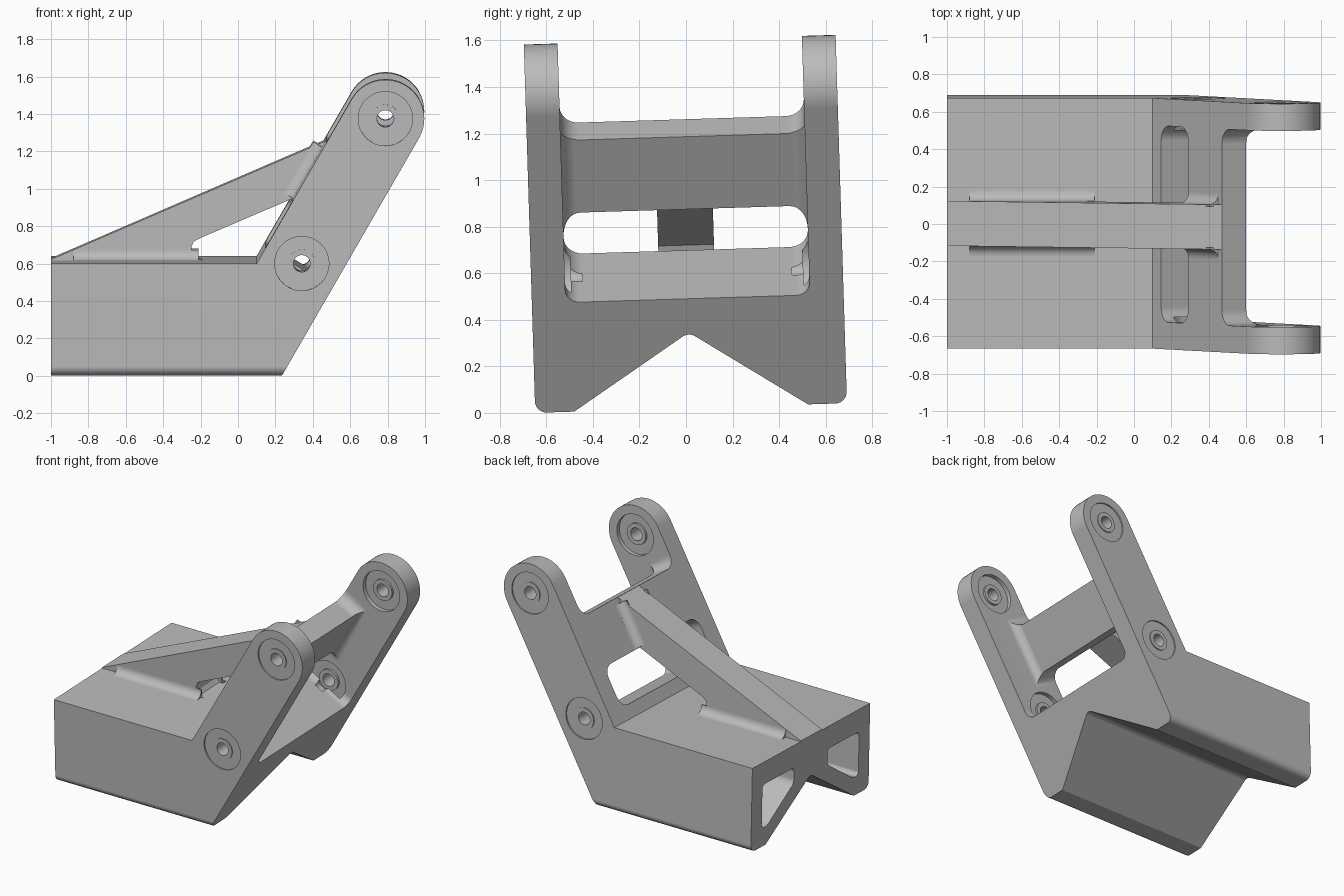
import bpy, bmesh, math
from mathutils import Matrix, Vector

cube = bpy.data.objects.get("Cube")
if cube:
    bpy.data.objects.remove(cube, do_unlink=True)

grey = bpy.data.materials.new("plain grey")
grey.use_nodes = True
grey.diffuse_color = (0.5, 0.5, 0.5, 1)
grey.node_tree.nodes["Principled BSDF"].inputs["Base Color"].default_value = (0.5, 0.5, 0.5, 1)

HALF = 0.67        # half width of the bracket
INNER = 0.525      # inner face of the arms
BORE = 0.045
ARM_R = 0.208
PIVOTS = [(0.341, 0.6), (0.788, 1.375)]
# Frame of the sloping arms: x is depth from their back face, z runs up the slope
SLOPE = Matrix.Translation((0.1, 0, 0.6)) @ Matrix.Rotation(math.radians(30), 4, 'Y')
# Whole bracket leans slightly sideways
LEAN = Matrix.Translation((0, 0.022, 0.021)) @ Matrix.Rotation(0.031, 4, 'X')
parts = []


def finish(name, bm):
    bmesh.ops.recalc_face_normals(bm, faces=bm.faces[:])
    mesh = bpy.data.meshes.new(name)
    bm.to_mesh(mesh)
    bm.free()
    mesh.materials.append(grey)
    obj = bpy.data.objects.new(name, mesh)
    bpy.context.collection.objects.link(obj)
    return obj


def prism_bm(points, axis, start, end):
    """Extrude a 2D outline along x (outline in y, z), y (x, z) or z (x, y)."""
    bm = bmesh.new()
    place = {'x': lambda p, t: (t, p[0], p[1]),
             'y': lambda p, t: (p[0], t, p[1]),
             'z': lambda p, t: (p[0], p[1], t)}[axis]
    face = bm.faces.new([bm.verts.new(place(p, start)) for p in points])
    new = bmesh.ops.extrude_face_region(bm, geom=[face])["geom"]
    shift = Vector(place((0, 0), end - start))
    bmesh.ops.translate(bm, vec=shift, verts=[v for v in new if isinstance(v, bmesh.types.BMVert)])
    return bm


def round_edges(bm, test, radius, segments=7):
    """Round the edges whose two end points pass the test."""
    edges = [e for e in bm.edges if test(e.verts[0].co, e.verts[1].co)]
    bmesh.ops.bevel(bm, geom=edges, offset=radius, segments=segments,
                    profile=0.5, affect='EDGES')


def along_x(a, b):
    return abs(a.y - b.y) + abs(a.z - b.z) < 1e-4


def slope_box(name, depth, rise, radius, every_edge=False):
    """Rounded cutter between the arms, set in the sloping frame."""
    outline = [(depth[0], rise[0]), (depth[1], rise[0]), (depth[1], rise[1]), (depth[0], rise[1])]
    bm = prism_bm(outline, 'y', -INNER, INNER)
    round_edges(bm, lambda a, b: every_edge or along_x(a, b), radius)
    bm.transform(SLOPE)
    return finish(name, bm)


def rod(name, centre, radius, start, end):
    ring = [(centre[0] + radius * math.cos(2 * math.pi * i / 48),
             centre[1] + radius * math.sin(2 * math.pi * i / 48)) for i in range(48)]
    return finish(name, prism_bm(ring, 'y', start, end))


def cut(obj, cutters):
    for c in cutters:
        c.hide_render = True
        mod = obj.modifiers.new("cut", 'BOOLEAN')
        mod.operation, mod.solver, mod.object = 'DIFFERENCE', 'EXACT', c
    graph = bpy.context.evaluated_depsgraph_get()
    mesh = bpy.data.meshes.new_from_object(obj.evaluated_get(graph))
    obj.modifiers.clear()
    obj.data = mesh
    for c in cutters:
        bpy.data.objects.remove(c, do_unlink=True)


# Main block: body and both round-ended arms in one side outline
px, pz = PIVOTS[1]
outline = [(-1, 0.6), (-1, 0), (0.235, 0)]
for i in range(25):
    a = math.radians(-30 + 180 * i / 24)
    outline.append((px + ARM_R * math.cos(a), pz + ARM_R * math.sin(a)))
outline.append((0.1, 0.6))
bm = prism_bm(outline, 'y', -HALF, HALF)
round_edges(bm, lambda a, b: along_x(a, b) and a.z < 0.01, 0.05)
bracket = finish("bracket_body", bm)
parts.append(bracket)

# Openings between the arms: front pocket, gap above the cross plate, window below it
cutters = [slope_box("front_pocket", (0.15, 1.0), (0.09, 2.0), 0.06, True),
           slope_box("top_gap", (-0.3, 0.8), (0.74, 2.0), 0.08),
           slope_box("window", (-0.3, 0.8), (0.09, 0.38), 0.08)]

# V-shaped channel underneath
bm = prism_bm([(-0.657, -0.1), (0, 0.325), (0.657, -0.1)], 'x', -1.2, 1)
round_edges(bm, lambda a, b: along_x(a, b) and a.z > 0.3, 0.03)
cutters.append(finish("channel", bm))

# Rounded pockets in the rear end, mirrored
for s in (-1, 1):
    shape = [(0.19, 0.44), (0.55, 0.44), (0.55, 0.13), (0.49, 0.13), (0.19, 0.33)]
    bm = prism_bm([(s * y, z) for y, z in shape], 'x', -1.2, -0.1)
    round_edges(bm, along_x, 0.028, 5)
    cutters.append(finish("rear_pocket", bm))

# Pivot bores with a shallow outer and a deeper inner recess
for p in PIVOTS:
    for s in (-1, 1):
        cutters.append(rod("bore", p, BORE, s * 0.45, s * 0.8))
        cutters.append(rod("outer_recess", p, 0.145, s * (HALF - 0.01), s * 0.8))
        cutters.append(rod("inner_recess", p, 0.145, s * 0.5, s * (INNER + 0.03)))
cut(bracket, cutters)

# Bearing sleeve in each bore
for p in PIVOTS:
    for s in (-1, 1):
        sleeve = rod("bearing_sleeve", p, 0.075, s * (INNER + 0.015), s * (HALF - 0.003))
        cut(sleeve, [rod("sleeve_bore", p, BORE, s * 0.45, s * 0.8)])
        parts.append(sleeve)

# Central rib from the rear edge up to the cross plate, leaving a triangular window
rib = [(-1, 0.59), (-0.19, 0.59), (-0.19, 0.6), (-0.225, 0.612), (-0.245, 0.64),
       (-0.25, 0.67), (-0.238, 0.7), (-0.2, 0.72), (0.29, 0.93), (0.35, 0.95),
       (0.5, 1.222), (0.47, 1.24), (-1, 0.605)]
parts.append(finish("central_rib", prism_bm(rib, 'y', -0.12, 0.12)))

# Concave fillets where the rib meets the body and the cross plate
R = 0.055


def fillet(s, flip):
    arc = [(R - R * math.sin(math.pi * i / 16), R - R * math.cos(math.pi * i / 16)) for i in range(9)]
    pts = [(-0.01, -0.01), (R, -0.01)] + arc + [(-0.01, R)]
    return [(-z, s * (0.12 + y)) if flip else (s * (0.12 + y), z) for y, z in pts]


for s in (-1, 1):
    bm = prism_bm(fillet(s, False), 'x', -0.88, -0.21)
    bmesh.ops.translate(bm, vec=(0, 0, 0.6), verts=bm.verts[:])
    parts.append(finish("rib_base_fillet", bm))
    bm = prism_bm(fillet(s, True), 'z', 0.385, 0.7)
    bm.transform(SLOPE)
    parts.append(finish("rib_plate_fillet", bm))

# Lean and shading
bpy.ops.object.select_all(action='DESELECT')
for obj in parts:
    obj.matrix_world = LEAN
    obj.select_set(True)
bpy.context.view_layer.objects.active = bracket
bpy.ops.object.shade_smooth_by_angle(angle=math.radians(25))
for obj in parts:
    mod = obj.modifiers.new("even_normals", 'WEIGHTED_NORMAL')
    mod.keep_sharp = True
